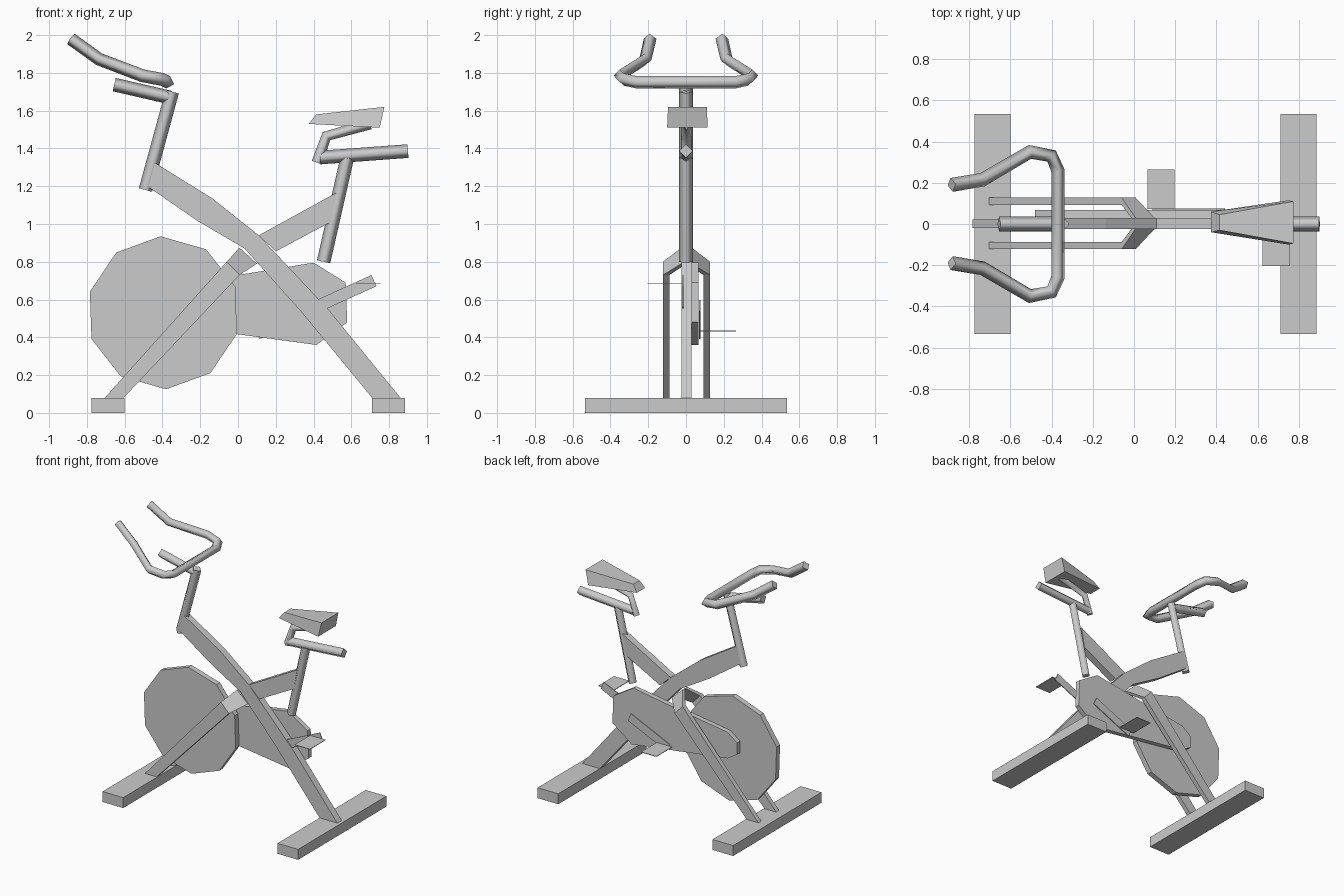
import bpy, bmesh, math

if "Cube" in bpy.data.objects:
    bpy.data.objects.remove(bpy.data.objects["Cube"])


def mesh_object(name, verts, faces):
    me = bpy.data.meshes.new(name)
    me.from_pydata(verts, [], faces)
    bm = bmesh.new()
    bm.from_mesh(me)
    bmesh.ops.recalc_face_normals(bm, faces=bm.faces)
    bm.to_mesh(me)
    bm.free()
    ob = bpy.data.objects.new(name, me)
    bpy.context.collection.objects.link(ob)
    return ob


def plate(name, profile, y0, y1):
    """Side profile (x, z) extruded from y0 to y1."""
    n = len(profile)
    verts = [(x, y, z) for y in (y0, y1) for x, z in profile]
    faces = [tuple(range(n)), tuple(range(n, 2 * n))]
    faces += [(i, (i + 1) % n, n + (i + 1) % n, n + i) for i in range(n)]
    return mesh_object(name, verts, faces)


def loft(name, rings):
    """Box-section bar through a list of four-point rings."""
    verts = [p for r in rings for p in r]
    last = 4 * (len(rings) - 1)
    faces = [(0, 1, 2, 3), tuple(range(last, last + 4))]
    for k in range(0, last, 4):
        faces += [(k + i, k + (i + 1) % 4, k + 4 + (i + 1) % 4, k + 4 + i) for i in range(4)]
    return mesh_object(name, verts, faces)


def tube(name, points, r):
    """Low-sided smooth tube along a path."""
    cu = bpy.data.curves.new(name, 'CURVE')
    cu.dimensions = '3D'
    cu.bevel_depth = r
    cu.bevel_resolution = 0
    cu.use_fill_caps = True
    sp = cu.splines.new('POLY')
    sp.points.add(len(points) - 1)
    for p, co in zip(sp.points, points):
        p.co = (*co, 1)
    sp.use_smooth = True
    ob = bpy.data.objects.new(name, cu)
    bpy.context.collection.objects.link(ob)
    return ob


# Floor feet
for name, x0, x1 in (("front_foot", -0.775, -0.60), ("rear_foot", 0.71, 0.885)):
    plate(name, [(x0, 0), (x1, 0), (x1, 0.08), (x0, 0.08)], -0.535, 0.535)

# Main frame beam running down into the rear leg
top = [(-0.45, 1.33), (-0.135, 1.135), (0.11, 0.94), (0.485, 0.54), (0.86, 0.08)]
low = [(-0.48, 1.20), (-0.22, 1.02), (0.035, 0.87), (0.335, 0.535), (0.71, 0.08)]
loft("main_frame", [[(a[0], -0.025, a[1]), (a[0], 0.03, a[1]),
                     (b[0], 0.03, b[1]), (b[0], -0.025, b[1])] for a, b in zip(top, low)])
plate("seat_branch", [(0.11, 0.94), (0.52, 1.165), (0.49, 1.01), (0.2, 0.855)], -0.025, 0.03)

# Front fork, one bent leg on each side of the wheel
fork = [((-0.705, 0.08), (-0.605, 0.08), 0.09, 0.125),
        ((-0.06, 0.80), (0.008, 0.73), 0.09, 0.125),
        ((0.008, 0.875), (0.10, 0.79), 0.0, 0.027)]
for name, s in (("fork_leg_left", 1), ("fork_leg_right", -1)):
    loft(name, [[(a[0], s * yi + 0.003, a[1]), (a[0], s * yo + 0.003, a[1]),
                 (b[0], s * yo + 0.003, b[1]), (b[0], s * yi + 0.003, b[1])]
                for a, b, yi, yo in fork])

# Ten-sided flywheel
angles = [math.radians(92 + 36 * i) for i in range(10)]
plate("flywheel", [(-0.395 + 0.405 * math.cos(a), 0.53 + 0.405 * math.sin(a)) for a in angles],
      -0.02, 0.022)

# Chain cover
plate("chain_cover", [(0.40, 0.795), (0.57, 0.69), (0.578, 0.48), (0.415, 0.36),
                      (-0.40, 0.47), (-0.48, 0.52), (-0.48, 0.61), (-0.40, 0.67),
                      (0.0, 0.73)], 0.03, 0.067)

# Crank arms and flat pedals
cx, cz = 0.41, 0.56
ux, uz = 0.911, 0.412
for side, s, y, y_out in (("right", 1, -0.015, -0.205), ("left", -1, 0.073, 0.265)):
    ring = []
    for t, w in ((-0.02, 0.032), (0.34, 0.032), (0.34, -0.032), (-0.02, -0.032)):
        ring.append((cx + s * t * ux - w * uz, cz + s * t * uz + w * ux))
    plate("crank_arm_" + side, ring, y - 0.003, y + 0.003)
    px, pz = cx + s * 0.279, cz + s * 0.126
    plate("pedal_" + side, [(px - 0.065, pz - 0.002), (px + 0.065, pz - 0.002),
                            (px + 0.065, pz + 0.002), (px - 0.065, pz + 0.002)], y, y_out)

# Seat post, rail and bracket
tube("seat_post", [(0.453, 0, 0.80), (0.578, 0, 1.35)], 0.036)
tube("seat_rail", [(0.435, 0, 1.352), (0.90, 0, 1.386)], 0.036)
tube("seat_bracket", [(0.418, 0.003, 1.325), (0.468, 0.003, 1.465), (0.70, 0.003, 1.53)], 0.029)

# Seat wedge
loft("seat", [[(0.375, -0.04, 1.53), (0.375, 0.06, 1.53), (0.415, 0.045, 1.58), (0.415, -0.03, 1.58)],
              [(0.75, -0.10, 1.51), (0.75, 0.115, 1.51), (0.775, 0.11, 1.62), (0.775, -0.095, 1.62)]])

# Handlebar stem and support
tube("handlebar_stem", [(-0.49, 0, 1.18), (-0.348, 0, 1.70)], 0.036)
tube("handlebar_support", [(-0.655, 0, 1.738), (-0.36, 0, 1.67)], 0.036)

# Handlebar, mirrored path
half = [(-0.885, 0.19, 1.98), (-0.735, 0.215, 1.872), (-0.505, 0.35, 1.785),
        (-0.40, 0.33, 1.765), (-0.37, 0.26, 1.75)]
tube("handlebar", half + [(x, -y, z) for x, y, z in reversed(half)], 0.034)
